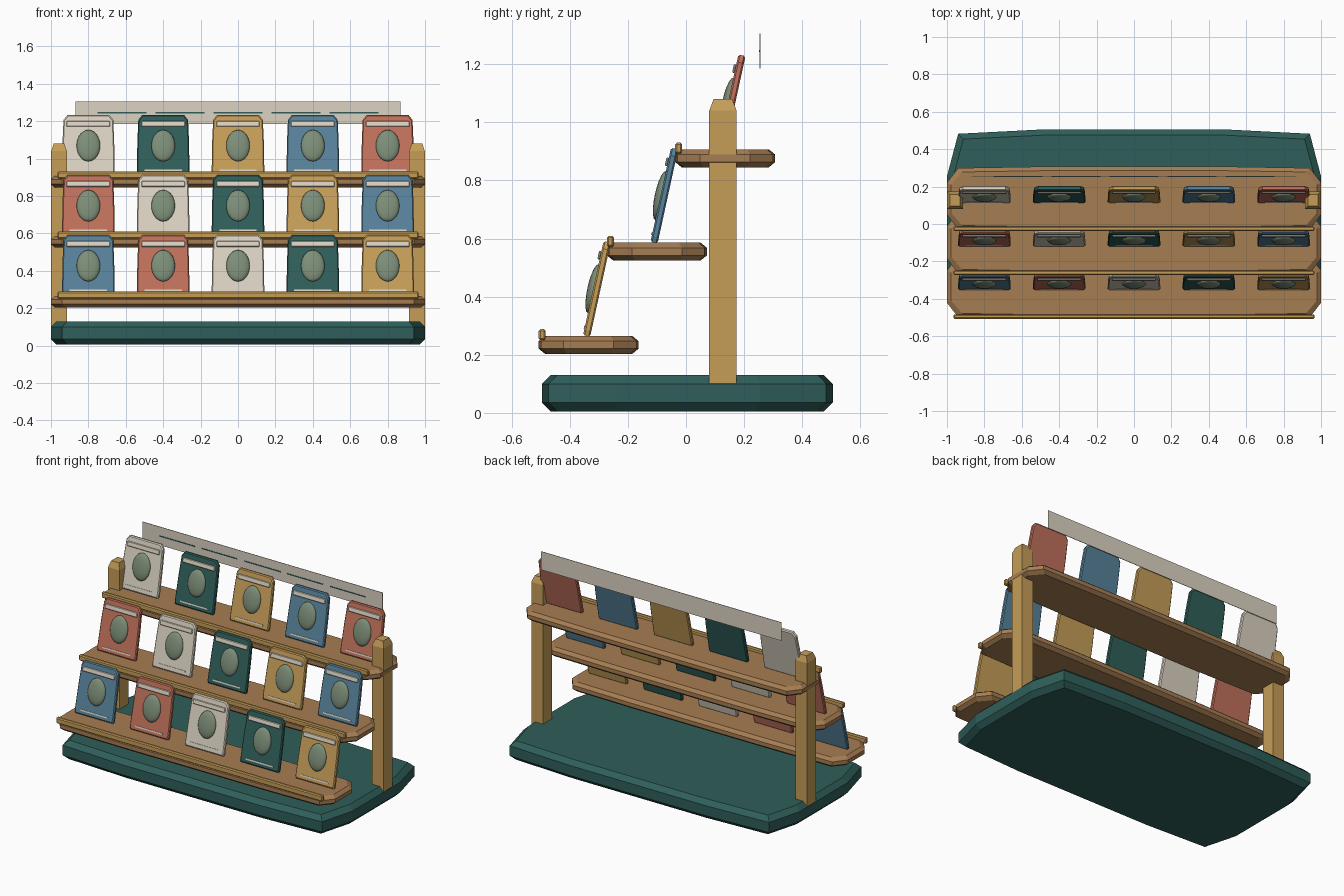
import bpy, bmesh, math
from mathutils import Matrix, Vector

if "Cube" in bpy.data.objects:
    bpy.data.objects.remove(bpy.data.objects["Cube"])


def material(name, rgb):
    m = bpy.data.materials.new(name)
    lin = [((c / 255 + 0.055) / 1.055) ** 2.4 for c in rgb]
    m.diffuse_color = (*lin, 1)
    m.use_nodes = True
    m.node_tree.nodes["Principled BSDF"].inputs["Base Color"].default_value = m.diffuse_color
    return m


GREEN = material("deep green", (47, 95, 90))
CREAM = material("cream", (219, 210, 194))
GOLD = material("golden wood", (198, 158, 88))
BLUE = material("dusty blue", (88, 131, 155))
RED = material("clay red", (192, 112, 91))
WOOD = material("brown wood", (166, 125, 82))
SAGE = material("sage", (125, 142, 120))


def finish(name, bm, mat, matrix=Matrix()):
    bmesh.ops.recalc_face_normals(bm, faces=bm.faces)
    me = bpy.data.meshes.new(name)
    bm.to_mesh(me)
    bm.free()
    me.materials.append(mat)
    ob = bpy.data.objects.new(name, me)
    ob.matrix_world = matrix
    bpy.context.collection.objects.link(ob)
    return ob


def loft(name, rings, mat, matrix=Matrix()):
    """Join equal-length closed rings of points and cap both ends."""
    bm = bmesh.new()
    rows = [[bm.verts.new(p) for p in r] for r in rings]
    n = len(rows[0])
    for a, b in zip(rows, rows[1:]):
        for i in range(n):
            bm.faces.new((a[i], a[(i + 1) % n], b[(i + 1) % n], b[i]))
    bm.faces.new(rows[0][::-1])
    bm.faces.new(rows[-1])
    return finish(name, bm, mat, matrix)


def box(name, center, size, mat, matrix=Matrix(), bevel=0.0):
    bm = bmesh.new()
    bmesh.ops.create_cube(bm, size=1)
    for v in bm.verts:
        v.co = Vector(center) + Vector([v.co[i] * size[i] for i in range(3)])
    if bevel:
        bmesh.ops.bevel(bm, geom=bm.edges[:], offset=bevel, segments=1, affect='EDGES')
    return finish(name, bm, mat, matrix)


def slab(name, cy, hy, z0, z1, inset, cham, mat):
    """Chamfered board with slightly bowed sides and cut corners."""
    def ring(z, d):
        q = [(0.5, hy), (0.94, hy * 0.955), (1.0, hy * 0.5)]
        q += [(x, -y) for x, y in reversed(q)]
        q += [(-x, -y) for x, y in q]
        sx, sy = 1 - d, 1 - d / hy
        return [(x * sx, cy + y * sy, z) for x, y in q]
    return loft(name, [ring(z0, inset), ring(z0 + cham, 0),
                       ring(z1 - cham, 0), ring(z1, inset)], mat)


# Base
slab("base", 0.005, 0.5, 0.005, 0.13, 0.03, 0.03, GREEN)

# Corner posts with tapered tops
for side, label in ((-1, "left"), (1, "right")):
    def post_ring(z, hx, hy):
        return [(side * 0.957 + sx * hx, 0.127 + sy * hy, z)
                for sx, sy in ((-1, -1), (1, -1), (1, 1), (-1, 1))]
    loft(label + "_post", [post_ring(0.10, 0.042, 0.047), post_ring(1.04, 0.042, 0.047),
                           post_ring(1.08, 0.028, 0.032)], GOLD)

# Packet outline, half width then height, on the front plane
HALF = [(0.136, 0.0), (0.141, 0.02), (0.138, 0.19), (0.133, 0.305), (0.113, 0.331)]
OUTLINE = HALF + [(-x, z) for x, z in reversed(HALF)]
PACKET_COLOURS = [CREAM, GREEN, GOLD, BLUE, RED]
TILT = math.radians(12.3)


def packet(name, x, y, z, mat):
    m = Matrix.Translation((x, y, z)) @ Matrix.Rotation(-TILT, 4, 'X')

    def ring(depth, s):
        return [(px * s, depth, 0.165 + (pz - 0.165) * s) for px, pz in OUTLINE]
    loft(name, [ring(-0.0125, 0.96), ring(-0.007, 1), ring(0.007, 1),
                ring(0.0125, 0.96)], mat, m)
    # Heading band and lower strip
    box(name + "_band", (0, -0.016, 0.281), (0.232, 0.009, 0.03), CREAM, m, 0.003)
    box(name + "_strip", (0, -0.0135, 0.028), (0.2, 0.004, 0.009), CREAM, m)
    # Domed oval emblem
    bm = bmesh.new()
    bmesh.ops.create_uvsphere(bm, u_segments=28, v_segments=10, radius=1)
    for v in bm.verts:
        v.co = Vector((v.co.x * 0.063, -0.0125 + v.co.z * 0.02, 0.163 + v.co.y * 0.086))
    ob = finish(name + "_oval", bm, SAGE, m)
    for p in ob.data.polygons:
        p.use_smooth = True


# Three stepped shelves, each with a front lip and five packets
for row, label in enumerate(("lower", "middle", "upper")):
    cy = -0.335 + 0.235 * row
    z0 = 0.203 + 0.321 * row
    slab(label + "_shelf", cy, 0.172, z0, z0 + 0.062, 0.022, 0.018, WOOD)
    box(label + "_shelf_lip", (0, cy - 0.16, z0 + 0.066), (1.93, 0.024, 0.038), GOLD, bevel=0.006)
    for col in range(5):
        packet(f"{label}_packet_{col + 1}", -0.8 + 0.4 * col, -0.342 + 0.232 * row,
               z0 + 0.062, PACKET_COLOURS[(col - 2 + row) % 5])

# Header sign with a thin painted line
box("header_sign", (0, 0.255, 1.245), (1.74, 0.003, 0.12), CREAM)
for i in range(5):
    box(f"sign_dash_{i + 1}", (-0.62 + 0.31 * i, 0.252, 1.245), (0.26, 0.002, 0.007), GREEN)
